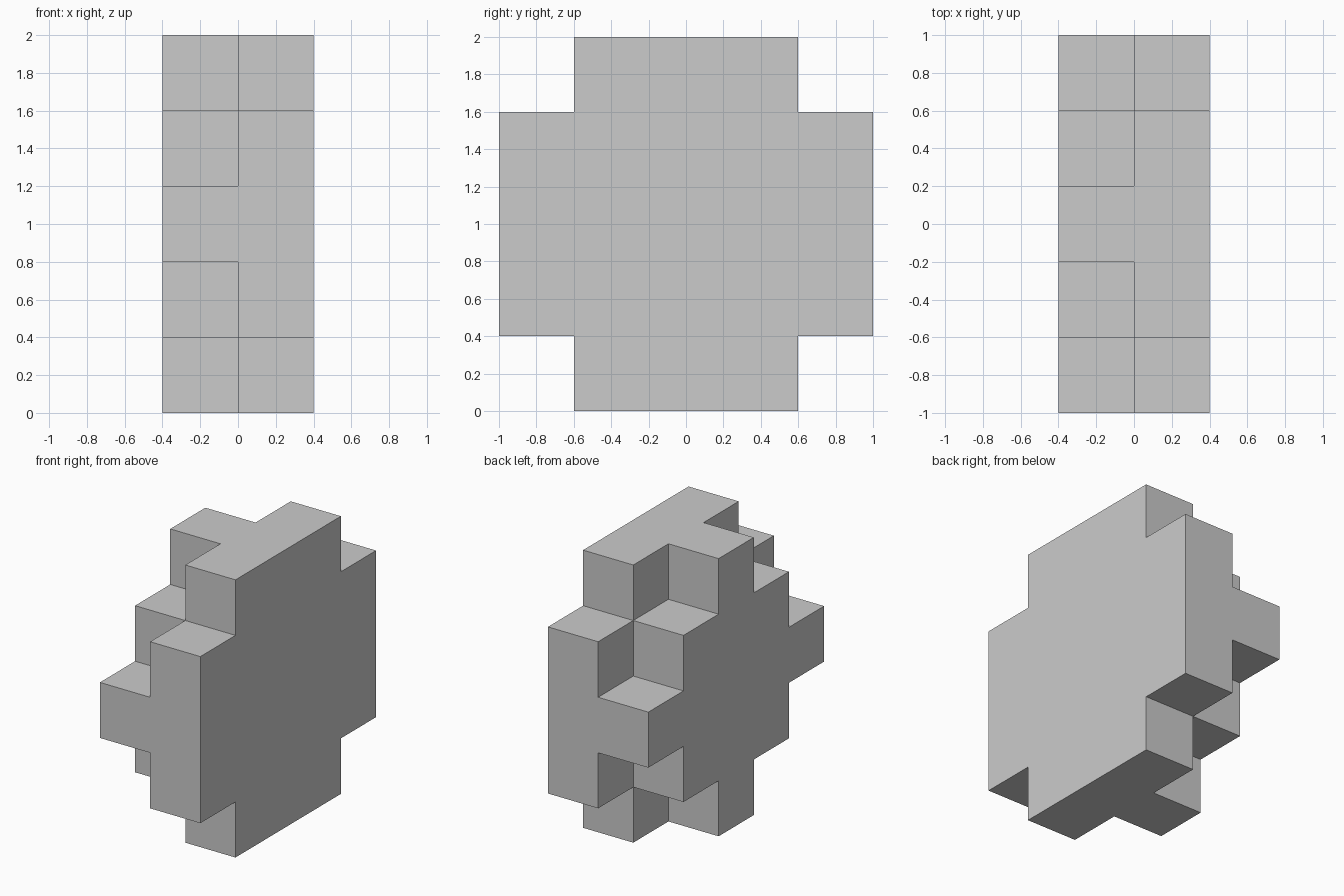
import bpy, bmesh
from mathutils import Vector

if "Cube" in bpy.data.objects:
    bpy.data.objects.remove(bpy.data.objects["Cube"])

CELL = 0.4

# Two layers of cubes on a 5 x 5 grid: a clipped square and a smaller diamond
cells = set()
for j in range(-2, 3):
    for k in range(-2, 3):
        if abs(j) + abs(k) < 4:
            cells.add((0, j, k))       # wide right layer
        if abs(j) + abs(k) < 3:
            cells.add((-1, j, k))      # stepped left layer

# Only the outer skin: one square wherever a cube has no neighbour
bm = bmesh.new()
for c in cells:
    centre = Vector(((c[0] + 0.5) * CELL, c[1] * CELL, 1 + c[2] * CELL))
    for axis in range(3):
        for sign in (-1, 1):
            n = [0, 0, 0]
            n[axis] = sign
            if tuple(a + b for a, b in zip(c, n)) in cells:
                continue
            n = Vector(n)
            u = Vector([1.0 if i == (axis + 1) % 3 else 0.0 for i in range(3)])
            v = n.cross(u)
            corners = (-u - v, u - v, u + v, v - u)
            bm.faces.new([bm.verts.new(centre + (n + d) * CELL / 2) for d in corners])

# Weld and merge the flat areas into single faces
bmesh.ops.remove_doubles(bm, verts=bm.verts, dist=0.001)
bmesh.ops.dissolve_limit(bm, angle_limit=0.01, verts=bm.verts, edges=bm.edges)
bmesh.ops.recalc_face_normals(bm, faces=bm.faces)

mesh = bpy.data.meshes.new("stepped_half_ball")
bm.to_mesh(mesh)
bm.free()
bpy.context.collection.objects.link(bpy.data.objects.new("stepped_half_ball", mesh))
